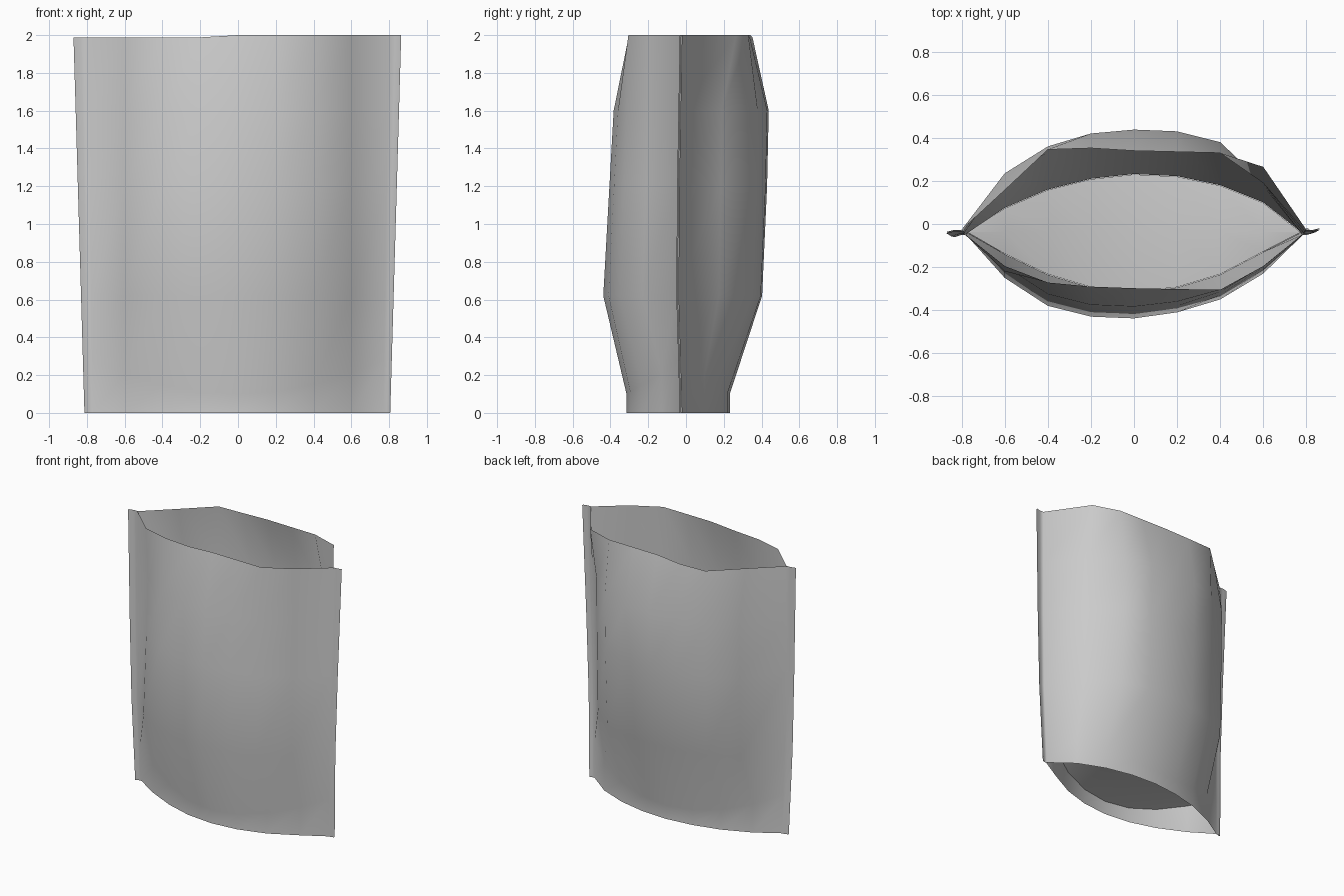
import bpy

if "Cube" in bpy.data.objects:
    bpy.data.objects.remove(bpy.data.objects["Cube"])

# Shared layout: columns across the pouch between the two side seams
COLS = [-0.6, -0.4, -0.2, 0.0, 0.2, 0.4, 0.6]
ROWS = [0.0, 0.1, 0.62, 1.2, 1.6, 2.0]

# Cross-sections (y at each column): bottom hem, belly, shoulder, mouth
FRONT = {
    "hem": [-0.14, -0.235, -0.295, -0.315, -0.295, -0.235, -0.13],
    "belly": [-0.25, -0.38, -0.43, -0.438, -0.41, -0.35, -0.23],
    "shoulder": [-0.195, -0.325, -0.375, -0.383, -0.36, -0.315, -0.2],
    "mouth": [-0.22, -0.27, -0.288, -0.298, -0.302, -0.305, -0.195],
    "keys": [(0.62, "belly", 1), (1.6, "shoulder", 1), (2, "mouth", 1)],
}
BACK = {
    "hem": [0.075, 0.16, 0.21, 0.232, 0.222, 0.18, 0.10],
    "belly": [0.235, 0.36, 0.42, 0.438, 0.43, 0.38, 0.19],
    "mouth": [0.155, 0.345, 0.35, 0.34, 0.335, 0.33, 0.265],
    "keys": [(0.62, "belly", 0.92), (1.2, "belly", 0.98),
             (1.6, "belly", 1), (2, "mouth", 1)],
}


def lerp_keys(keys, z):
    """Piecewise linear value through (z, value) pairs."""
    for (z0, a), (z1, b) in zip(keys, keys[1:]):
        if z <= z1:
            return a + (b - a) * (z - z0) / (z1 - z0)
    return keys[-1][1]


def seam_x(z):
    return 0.768 + 0.016 * z


def seam_y(z):
    return lerp_keys([(0, -0.03), (0.75, -0.052), (2, -0.03)], z)


def arc_z(x):
    """Curved seal where the bottom gusset meets the walls."""
    return 0.1 + 0.18 * (x / 0.775) ** 2


def wall_y(side, col, z):
    hem = side["hem"][col]
    keys = [(0, hem), (arc_z(COLS[col]), hem)]
    return lerp_keys(keys + [(k, side[s][col] * f) for k, s, f in side["keys"]], z)


def grid_object(name, rows, flip=False):
    n = len(rows[0])
    faces = []
    for j in range(len(rows) - 1):
        for i in range(n - 1):
            a = j * n + i
            f = (a, a + 1, a + n + 1, a + n)
            faces.append(f[::-1] if flip else f)
    mesh = bpy.data.meshes.new(name)
    mesh.from_pydata([p for r in rows for p in r], [], faces)
    obj = bpy.data.objects.new(name, mesh)
    bpy.context.collection.objects.link(obj)
    bpy.ops.object.select_all(action="DESELECT")
    obj.select_set(True)
    bpy.context.view_layer.objects.active = obj
    bpy.ops.object.shade_smooth_by_angle(angle=1.3)
    return obj


def wall(name, side, offset, flip):
    """Bulging wall with a flat sealed flap along each side."""
    rows = []
    for j, z in enumerate(ROWS):
        def height(x):
            if j == 1:
                return arc_z(x)
            return z - 0.012 if z == 2 and x < -0.1 else z
        ze = arc_z(0.775) if j == 1 else z
        zl = height(-0.775)
        ys, sx = seam_y(ze) + offset, seam_x(ze)
        edge = 0.806 + 0.029 * ze
        row = [(-edge - 0.007, ys - 0.01, zl), (-0.5 * (edge + sx), ys, zl),
               (-sx, ys, zl)]
        row += [(x, wall_y(side, c, height(x)), height(x)) for c, x in enumerate(COLS)]
        row += [(sx, ys, ze), (0.5 * (edge + sx), ys, ze), (edge, ys + 0.008, ze)]
        rows.append(row)
    return grid_object(name, rows, flip)


wall("front_wall", FRONT, -0.003, False)
wall("back_wall", BACK, 0.003, True)

# Bottom gusset, pulled almost flat: front seal arc, centre fold, back seal arc
gusset = [[], [], []]
for c, x in [(None, -0.77)] + list(enumerate(COLS)) + [(None, 0.77)]:
    z = arc_z(x)
    yf = seam_y(z) - 0.002 if c is None else wall_y(FRONT, c, z) + 0.002
    yb = seam_y(z) + 0.002 if c is None else wall_y(BACK, c, z) - 0.002
    gusset[0].append((x, yf, z))
    gusset[1].append((x, seam_y(z), z + (0.0 if c is None else 0.015)))
    gusset[2].append((x, yb, z))
grid_object("bottom_gusset", gusset, True)
